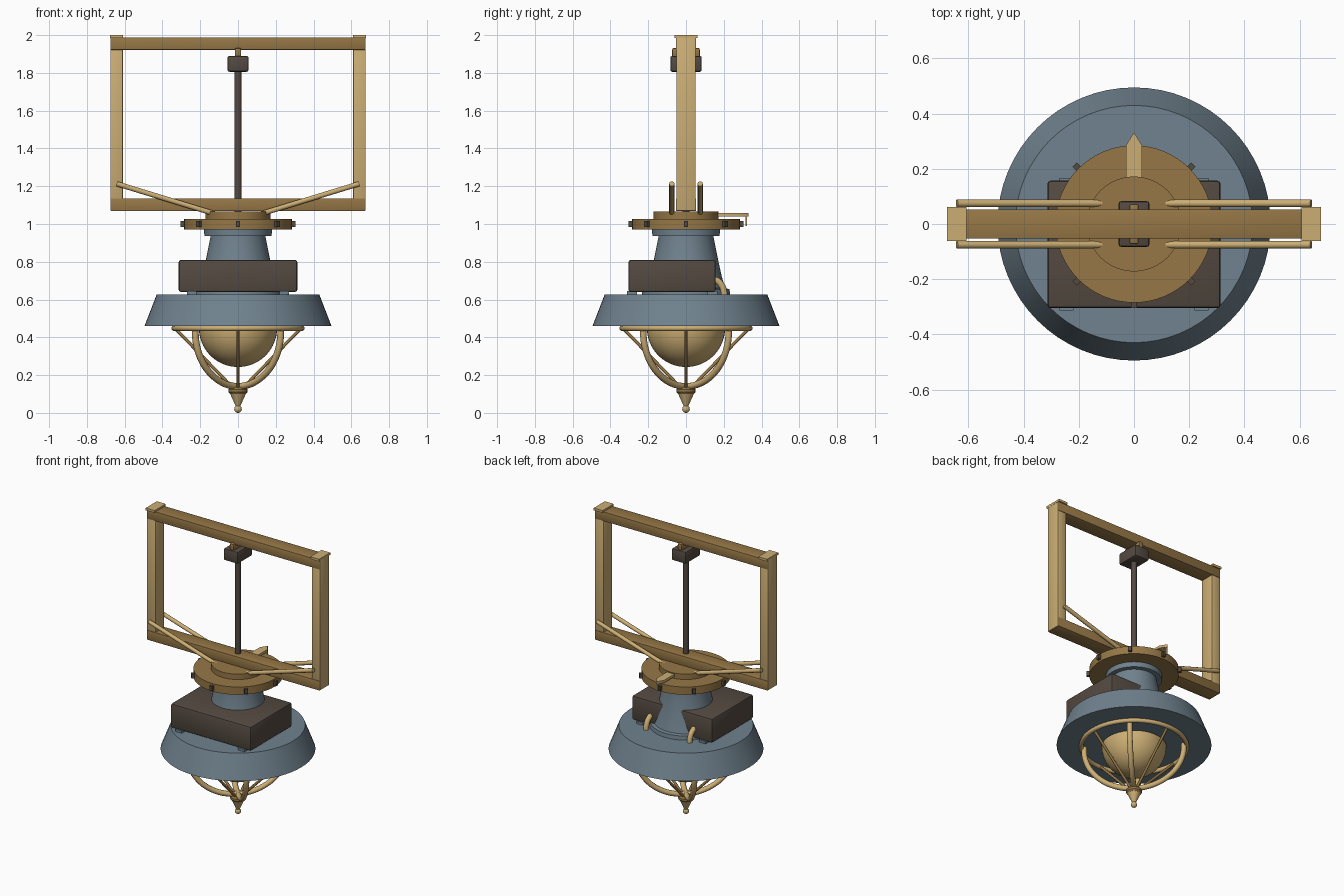
import bpy, bmesh, math
from mathutils import Matrix, Vector

if "Cube" in bpy.data.objects:
    bpy.data.objects.remove(bpy.data.objects["Cube"])


def material(name, r, g, b):
    lin = [((c / 255 + 0.055) / 1.055) ** 2.4 for c in (r, g, b)]
    m = bpy.data.materials.new(name)
    m.diffuse_color = (*lin, 1)
    m.use_nodes = True
    m.node_tree.nodes["Principled BSDF"].inputs["Base Color"].default_value = m.diffuse_color
    return m


TAN = material("pale brass", 204, 174, 116)
BROWN = material("aged bronze", 150, 119, 70)
BLUE = material("slate blue", 112, 130, 142)
DARK = material("dark iron", 84, 74, 65)


def finish(name, bm, mat):
    me = bpy.data.meshes.new(name)
    bmesh.ops.recalc_face_normals(bm, faces=bm.faces)
    bm.to_mesh(me)
    bm.free()
    me.materials.append(mat)
    ob = bpy.data.objects.new(name, me)
    bpy.context.collection.objects.link(ob)
    return ob


def box(name, lo, hi, mat, bevel=0.0, spin=0.0):
    lo, hi = Vector(lo), Vector(hi)
    bm = bmesh.new()
    bmesh.ops.create_cube(bm, size=1, matrix=Matrix.Rotation(spin, 4, 'Z')
                          @ Matrix.Translation((lo + hi) / 2)
                          @ Matrix.Diagonal((*(hi - lo), 1)))
    if bevel:
        bmesh.ops.bevel(bm, geom=bm.edges[:], offset=bevel, segments=2,
                        profile=0.5, affect='EDGES')
    return finish(name, bm, mat)


def lathe(name, profile, mat, steps=64):
    """Spin an (r, z) profile around the z axis."""
    bm = bmesh.new()
    vs = [bm.verts.new((r, 0, z)) for r, z in profile]
    es = [bm.edges.new(p) for p in zip(vs, vs[1:])]
    bmesh.ops.spin(bm, geom=vs + es, cent=(0, 0, 0), axis=(0, 0, 1),
                   angle=math.tau, steps=steps)
    bmesh.ops.remove_doubles(bm, verts=bm.verts, dist=1e-5)
    return finish(name, bm, mat)


def drum(name, r0, z0, r1, z1, mat):
    return lathe(name, [(0, z0), (r0, z0), (r1, z1), (0, z1)], mat)


def tube(name, points, radius, mat, cyclic=False):
    cu = bpy.data.curves.new(name, 'CURVE')
    cu.dimensions = '3D'
    cu.bevel_depth = radius
    cu.bevel_resolution = 3
    cu.use_fill_caps = True
    sp = cu.splines.new('POLY')
    sp.points.add(len(points) - 1)
    for p, co in zip(sp.points, points):
        p.co = (*co, 1)
    sp.use_cyclic_u = cyclic
    cu.materials.append(mat)
    ob = bpy.data.objects.new(name, cu)
    bpy.context.collection.objects.link(ob)
    return ob


def polar(r, a, z):
    return (r * math.cos(a), r * math.sin(a), z)


# Lamp shade, dome and cage ring
drum("shade", 0.495, 0.46, 0.43, 0.628, BLUE)
lathe("lamp_dome", [(0.207 * math.cos(t), 0.45 - 0.207 * math.sin(t))
      for t in [i * math.pi / 32 for i in range(17)]], TAN, 48)
tube("cage_ring", [polar(0.338, i * math.tau / 64, 0.448) for i in range(64)],
     0.015, TAN, cyclic=True)

# Curved cage ribs on the diagonals, thin straight stays on the axes
for k in range(4):
    a = math.pi / 4 + k * math.pi / 2
    rib = [polar(0.32, a, 0.455)]
    for i in range(21):
        t = i * math.pi / 40
        rib.append(polar(0.32 * math.cos(t), a, 0.43 - 0.29 * math.sin(t)))
    tube("cage_rib", rib, 0.018, TAN)
    b = k * math.pi / 2
    tube("cage_stay", [polar(0.335, b, 0.45), polar(0.02, b, 0.125)], 0.009, BROWN)

# Finial
lathe("finial_collar", [(0, 0.142), (0.035, 0.138), (0.05, 0.125), (0.05, 0.11),
      (0.042, 0.1), (0, 0.1)], BROWN, 32)
drum("finial_cone", 0.012, 0.035, 0.042, 0.102, TAN)
lathe("finial_ball", [(0.02 * math.sin(t), 0.02 - 0.02 * math.cos(t))
      for t in [i * math.pi / 12 for i in range(13)]], TAN, 24)

# Column with foot flange and collar
lathe("column", [(0, 0.62), (0.235, 0.62), (0.23, 0.655), (0.208, 0.66),
      (0.19, 0.72), (0.17, 0.81), (0.145, 0.935), (0.145, 0.94), (0, 0.94)], BLUE)
drum("column_collar", 0.178, 0.937, 0.18, 0.975, BLUE)

# Equipment case on small feet, with two rear pipes
box("case", (-0.314, -0.305, 0.64), (0.314, 0.157, 0.81), DARK, 0.012)
for s in (-1, 1):
    for y0, y1 in ((-0.313, -0.26), (0.115, 0.167)):
        x0, x1 = sorted((s * 0.22, s * 0.27))
        box("case_foot", (x0, y0, 0.622), (x1, y1, 0.645), BLUE)
    pipe = []
    for i in range(9):
        t = i * math.pi / 16
        pipe.append((s * 0.17, 0.145 + 0.058 * math.sin(t), 0.62 + 0.085 * math.cos(t)))
    tube("rear_pipe", pipe, 0.018, TAN)

# Turntable with eight lugs
drum("turntable", 0.285, 0.972, 0.285, 1.027, BROWN)
drum("turntable_hub", 0.172, 1.02, 0.172, 1.065, BROWN)
for k in range(8):
    box("lug", (0.275, -0.011, 0.984), (0.304, 0.011, 1.016), DARK,
        spin=k * math.pi / 4)

# Pointer at the rear of the turntable
bm = bmesh.new()
outline = [(-0.029, 0.16), (0.029, 0.16), (0.029, 0.285), (0, 0.332), (-0.029, 0.285)]
face = bm.faces.new([bm.verts.new((x, y, 1.04)) for x, y in outline])
ext = bmesh.ops.extrude_face_region(bm, geom=[face])["geom"]
bmesh.ops.translate(bm, vec=(0, 0, 0.018),
                    verts=[v for v in ext if isinstance(v, bmesh.types.BMVert)])
finish("pointer", bm, TAN)
box("pointer_pin", (-0.006, 0.314, 0.99), (0.006, 0.324, 1.045), TAN)

# Rectangular frame: beams, posts, caps and braces
for z0, z1 in ((1.068, 1.135), (1.922, 1.988)):
    box("frame_beam", (-0.673, -0.053, z0), (0.673, 0.053, z1), BROWN, 0.003)
for s in (-1, 1):
    x0, x1 = sorted((s * 0.61, s * 0.676))
    box("frame_post", (x0, -0.05, 1.07), (x1, 0.05, 1.988), TAN, 0.003)
    x0, x1 = sorted((s * 0.608, s * 0.677))
    box("post_cap", (x0, -0.062, 1.984), (x1, 0.062, 2.0), TAN)
    for y in (-0.075, 0.075):
        tube("brace", [(s * 0.642, y, 1.213), (s * 0.10, y, 1.047)], 0.014, TAN)

# Central mast with its head block and hanger
drum("mast", 0.019, 1.06, 0.019, 1.82, DARK)
box("mast_head", (-0.056, -0.083, 1.806), (0.056, 0.083, 1.89), DARK, 0.01)
box("mast_hanger", (-0.017, -0.073, 1.88), (0.017, 0.073, 1.932), BROWN, 0.008)

# Smooth the rounded surfaces while keeping crisp edges
for ob in bpy.data.objects:
    ob.select_set(ob.type == 'MESH')
    if ob.type == 'MESH':
        bpy.context.view_layer.objects.active = ob
bpy.ops.object.shade_smooth_by_angle(angle=math.radians(32))
